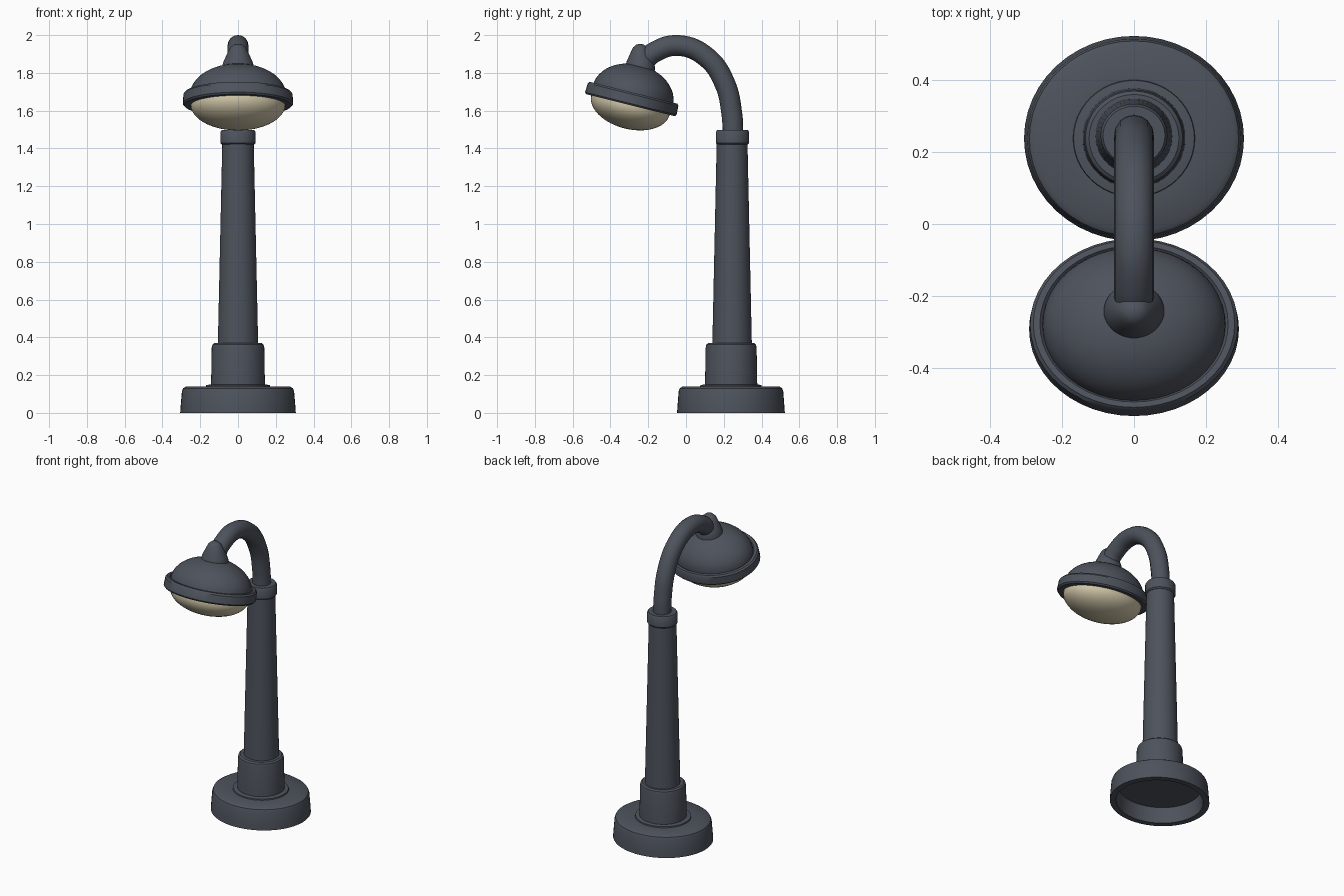
import bpy, bmesh, math
from mathutils import Matrix, Vector

if "Cube" in bpy.data.objects:
    bpy.data.objects.remove(bpy.data.objects["Cube"])


def material(name, color):
    m = bpy.data.materials.new(name)
    m.diffuse_color = (*color, 1)
    m.use_nodes = True
    m.node_tree.nodes["Principled BSDF"].inputs["Base Color"].default_value = m.diffuse_color
    return m


METAL = material("dark slate metal", (0.075, 0.086, 0.107))
GLASS = material("warm cream glass", (0.66, 0.59, 0.41))


def finish(obj, mat, angle=35):
    obj.data.materials.clear()
    obj.data.materials.append(mat)
    for p in obj.data.polygons:
        p.use_smooth = True
    obj.data.set_sharp_from_angle(angle=math.radians(angle))


def lathe(name, profile, mat, loc, sy=1.0, tilt=0.0, closed=False, sides=48):
    """Revolve (radius, height) points; sy squashes the y radius."""
    bm = bmesh.new()
    rings = []
    for r, h in profile:
        if r < 1e-5:
            rings.append([bm.verts.new((0, 0, h))] * sides)
        else:
            rings.append([bm.verts.new((r * math.cos(2 * math.pi * i / sides),
                                        r * sy * math.sin(2 * math.pi * i / sides), h))
                          for i in range(sides)])
    pairs = list(zip(rings, rings[1:]))
    if closed:
        pairs.append((rings[-1], rings[0]))
    for a, b in pairs:
        for i in range(sides):
            j = (i + 1) % sides
            face = list(dict.fromkeys([a[i], a[j], b[j], b[i]]))
            if len(face) > 2:
                bm.faces.new(face)
    bmesh.ops.recalc_face_normals(bm, faces=bm.faces[:])
    bm.transform(Matrix.Translation(loc) @ Matrix.Rotation(tilt, 4, 'X'))
    me = bpy.data.meshes.new(name)
    bm.to_mesh(me)
    bm.free()
    obj = bpy.data.objects.new(name, me)
    bpy.context.collection.objects.link(obj)
    finish(obj, mat)
    return obj


# Foot: rounded drum, hollow underneath
lathe("base", [(0, 0.1), (0.255, 0.1), (0.268, 0), (0.306, 0), (0.304, 0.03), (0.297, 0.115),
               (0.291, 0.13), (0.275, 0.14), (0.165, 0.14), (0, 0.14)],
      METAL, (0, 0.238, 0), sy=0.932)
lathe("base_flange", [(0, 0.13), (0.172, 0.13), (0.168, 0.147), (0.14, 0.152), (0, 0.152)],
      METAL, (0, 0.238, 0), sy=0.96)

# Lower sleeve, tapered column and collar
lathe("lower_sleeve", [(0, 0.13), (0.143, 0.13), (0.139, 0.345), (0.135, 0.362),
                       (0.125, 0.37), (0, 0.37)], METAL, (0, 0.239, 0), sy=0.97)
lathe("column", [(0, 0.35), (0.107, 0.35), (0.083, 1.44), (0, 1.44)], METAL, (0, 0.244, 0), sy=0.98)
lathe("collar", [(0, 1.42), (0.085, 1.42), (0.093, 1.428), (0.093, 1.486), (0.086, 1.497),
                 (0, 1.497)], METAL, (0, 0.246, 0), sy=0.95)

# Curved arm: tube along a smooth path
cu = bpy.data.curves.new("arm_path", 'CURVE')
cu.dimensions = '3D'
cu.bevel_depth = 0.055
cu.bevel_resolution = 6
cu.resolution_u = 8
cu.use_fill_caps = True
path = [(0.249, 1.47), (0.243, 1.58), (0.205, 1.745), (0.11, 1.882), (-0.04, 1.945),
        (-0.17, 1.908), (-0.235, 1.85)]
sp = cu.splines.new('BEZIER')
sp.bezier_points.add(len(path) - 1)
for bp, (y, z) in zip(sp.bezier_points, path):
    bp.co = (0, y, z)
    bp.handle_left_type = bp.handle_right_type = 'AUTO'
tmp = bpy.data.objects.new("arm_path", cu)
bpy.context.collection.objects.link(tmp)
bpy.context.view_layer.update()
me = bpy.data.meshes.new_from_object(tmp.evaluated_get(bpy.context.evaluated_depsgraph_get()))
bpy.data.objects.remove(tmp)
arm = bpy.data.objects.new("arm", me)
bpy.context.collection.objects.link(arm)
finish(arm, METAL)

# Lamp head: dome, rim and glass share one tilted, slightly oval axis
TILT = math.radians(-14)
HEAD = Vector((0, -0.286, 1.662))
OVAL = 0.855


def arc(r, h, base, n=12):
    return [(r * math.cos(math.pi / 2 * i / n), base + h * math.sin(math.pi / 2 * i / n))
            for i in range(n)] + [(0, base + h)]


lathe("lamp_dome", [(0.255, -0.01)] + arc(0.255, 0.165, 0.02), METAL, HEAD, OVAL, TILT)
lathe("lamp_rim", [(0.25, -0.034), (0.284, -0.034), (0.292, -0.025), (0.289, 0.024),
                   (0.28, 0.034), (0.262, 0.034), (0.25, 0.02)],
      METAL, HEAD, OVAL, TILT, closed=True)
lathe("lamp_glass", [(0, -0.01), (0.25, -0.01)] + arc(0.25, -0.128, -0.033), GLASS, HEAD, OVAL, TILT)

# Rounded cap joining arm and dome
lathe("lamp_cap", [(0, 1.80), (0.083, 1.80), (0.084, 1.835), (0.076, 1.862), (0.058, 1.90),
                   (0.04, 1.935), (0.022, 1.95), (0, 1.954)],
      METAL, (0, -0.243, 0), sy=0.93)
